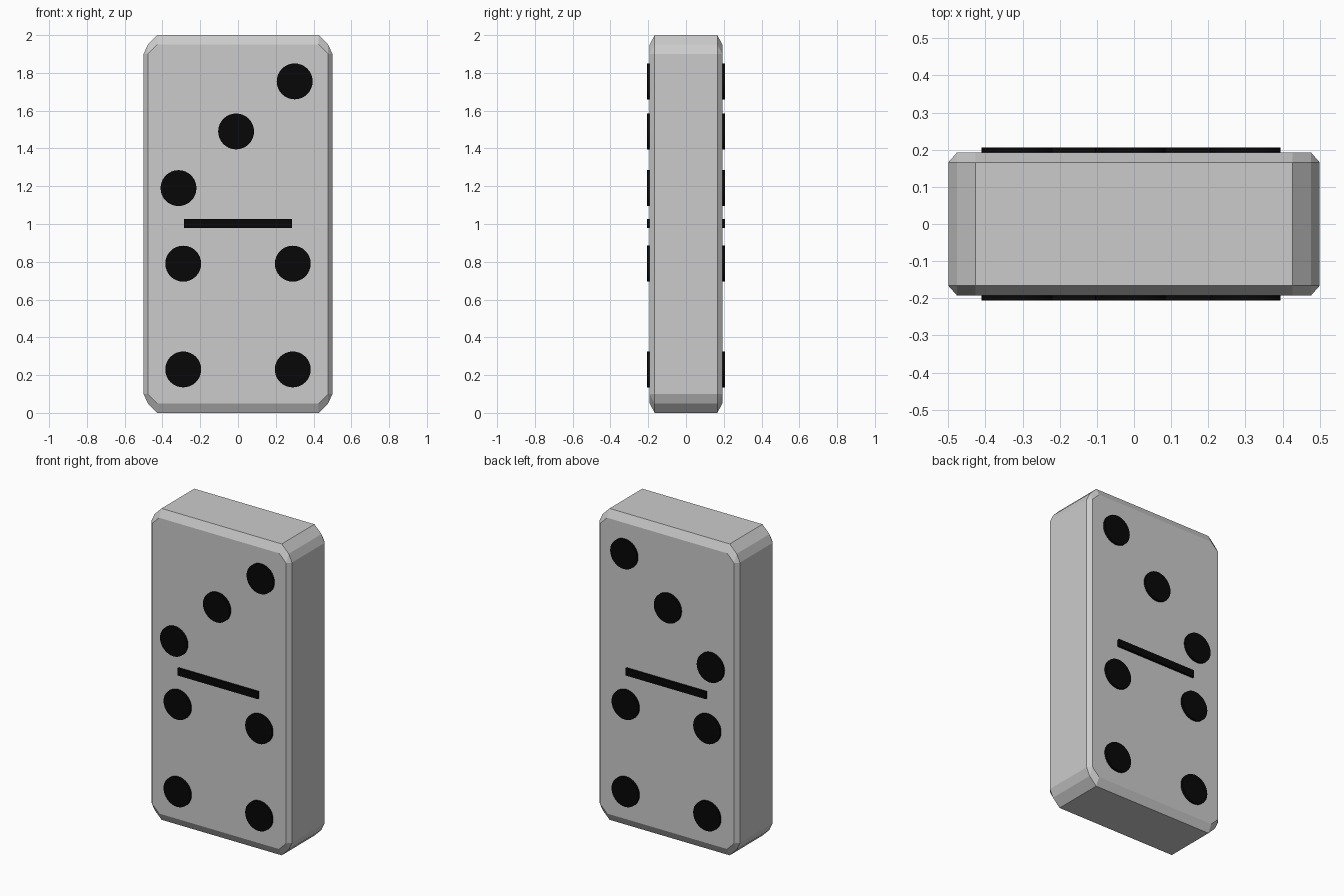
import bpy, bmesh, math
from mathutils import Matrix

if "Cube" in bpy.data.objects:
    bpy.data.objects.remove(bpy.data.objects["Cube"])

W, D, H = 0.5, 0.192, 1.0        # half sizes of the tile
PIP_D = 0.206                    # half depth of the raised marks

black = bpy.data.materials.new("black")
black.diffuse_color = (0.002, 0.002, 0.002, 1)
black.use_nodes = True
black.node_tree.nodes["Principled BSDF"].inputs["Base Color"].default_value = black.diffuse_color


def finish(name, bm, z, x=0.0, mat=None):
    bmesh.ops.recalc_face_normals(bm, faces=bm.faces)
    mesh = bpy.data.meshes.new(name)
    bm.to_mesh(mesh)
    bm.free()
    ob = bpy.data.objects.new(name, mesh)
    ob.location = (x, 0, z)
    if mat:
        mesh.materials.append(mat)
    bpy.context.collection.objects.link(ob)
    return ob


# Tile body: one chamfered corner mirrored to all eight, then hulled
corner = [(W, 0.166, 0.90), (0.477, 0.166, 0.95), (0.427, 0.166, H),
          (0.477, D, 0.90), (0.427, D, 0.95)]
bm = bmesh.new()
for sx in (-1, 1):
    for sy in (-1, 1):
        for sz in (-1, 1):
            for x, y, z in corner:
                bm.verts.new((x * sx, y * sy, z * sz))
bmesh.ops.convex_hull(bm, input=bm.verts)
bmesh.ops.dissolve_limit(bm, angle_limit=math.radians(1),
                         verts=bm.verts, edges=bm.edges)
finish("tile_body", bm, H)

# Round pips running through the tile, showing on front and back
pips = [(0.30, 1.755), (-0.01, 1.49), (-0.315, 1.19)]
pips += [(x, z) for z in (0.79, 0.23) for x in (-0.29, 0.29)]
for i, (x, z) in enumerate(pips):
    bm = bmesh.new()
    bmesh.ops.create_cone(bm, cap_ends=True, segments=32, radius1=0.095,
                          radius2=0.095, depth=2 * PIP_D,
                          matrix=Matrix.Rotation(math.pi / 2, 4, 'X'))
    ob = finish(f"pip_{i + 1}", bm, z, x, black)
    for p in ob.data.polygons:
        p.use_smooth = len(p.vertices) == 4
    for e in ob.data.edges:
        a, b = (ob.data.vertices[v].co for v in e.vertices)
        e.use_edge_sharp = abs(a.y - b.y) < 0.01

# Dividing bar across the middle
bm = bmesh.new()
bmesh.ops.create_cube(bm, size=1, matrix=Matrix.Diagonal((0.57, 2 * PIP_D, 0.046, 1)))
finish("divider_bar", bm, 1.003, 0, black)
